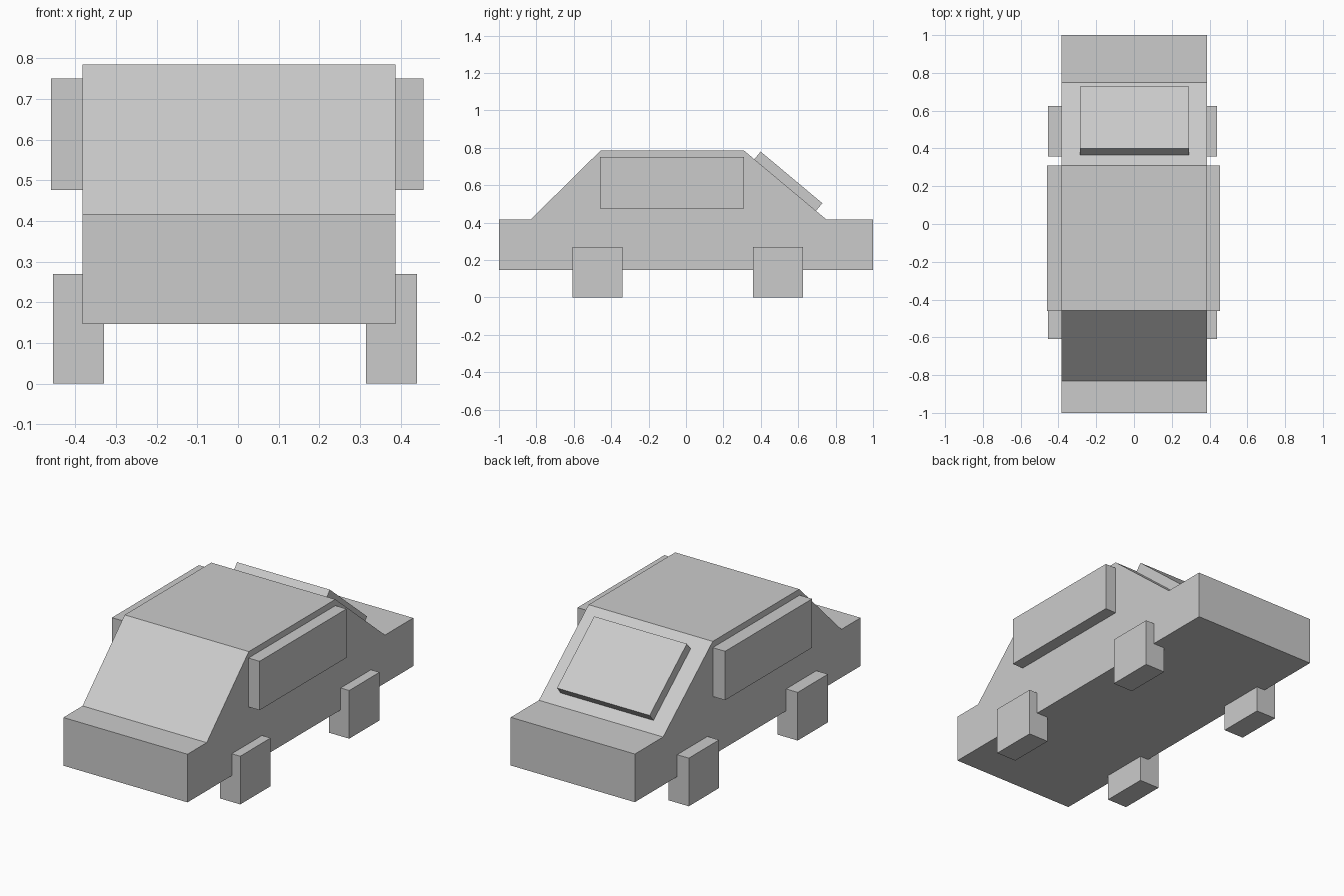
import bpy
import bmesh
from mathutils import Vector

if "Cube" in bpy.data.objects:
    bpy.data.objects.remove(bpy.data.objects["Cube"], do_unlink=True)

# Single flat grey
grey = bpy.data.materials.new("plain_grey")
grey.use_nodes = True
grey.diffuse_color = (0.6, 0.6, 0.6, 1)
grey.node_tree.nodes["Principled BSDF"].inputs["Base Color"].default_value = grey.diffuse_color


def extrude_profile(name, profile, x0, x1):
    """Extrude a side outline of (y, z) points across x."""
    bm = bmesh.new()
    face = bm.faces.new([bm.verts.new((x0, y, z)) for y, z in profile])
    result = bmesh.ops.extrude_face_region(bm, geom=[face])
    moved = [v for v in result["geom"] if isinstance(v, bmesh.types.BMVert)]
    bmesh.ops.translate(bm, verts=moved, vec=(x1 - x0, 0, 0))
    bmesh.ops.recalc_face_normals(bm, faces=bm.faces)
    mesh = bpy.data.meshes.new(name)
    bm.to_mesh(mesh)
    bm.free()
    mesh.materials.append(grey)
    obj = bpy.data.objects.new(name, mesh)
    bpy.context.collection.objects.link(obj)
    return obj


def box(name, x, y, z):
    outline = [(y[0], z[0]), (y[1], z[0]), (y[1], z[1]), (y[0], z[1])]
    return extrude_profile(name, outline, *x)


# Body with sloping windscreen and rear
roof_back, slope_foot = Vector((0.31, 0.785)), Vector((0.75, 0.417))
extrude_profile("body", [
    (-1, 0.147), (-1, 0.417), (-0.83, 0.417), (-0.457, 0.785),
    roof_back, slope_foot, (1, 0.417), (1, 0.147)], -0.383, 0.387)

# Square wheels and side windows
sides = {"right": ((-0.455, -0.33), (-0.46, -0.34)),
         "left": ((0.315, 0.44), (0.34, 0.456))}
for side, (wheel_x, window_x) in sides.items():
    box(f"front_{side}_wheel", wheel_x, (-0.608, -0.34), (0, 0.27))
    box(f"rear_{side}_wheel", wheel_x, (0.357, 0.625), (0, 0.27))
    box(f"{side}_side_window", window_x, (-0.46, 0.31), (0.476, 0.75))

# Rear window slab resting on the back slope
along = (slope_foot - roof_back).normalized()
out = Vector((-along.y, along.x))
top, bottom = roof_back + along * 0.072, roof_back + along * 0.502
extrude_profile("rear_window", [
    top - out * 0.005, bottom - out * 0.005,
    bottom + out * 0.053, top + out * 0.053], -0.285, 0.29)
